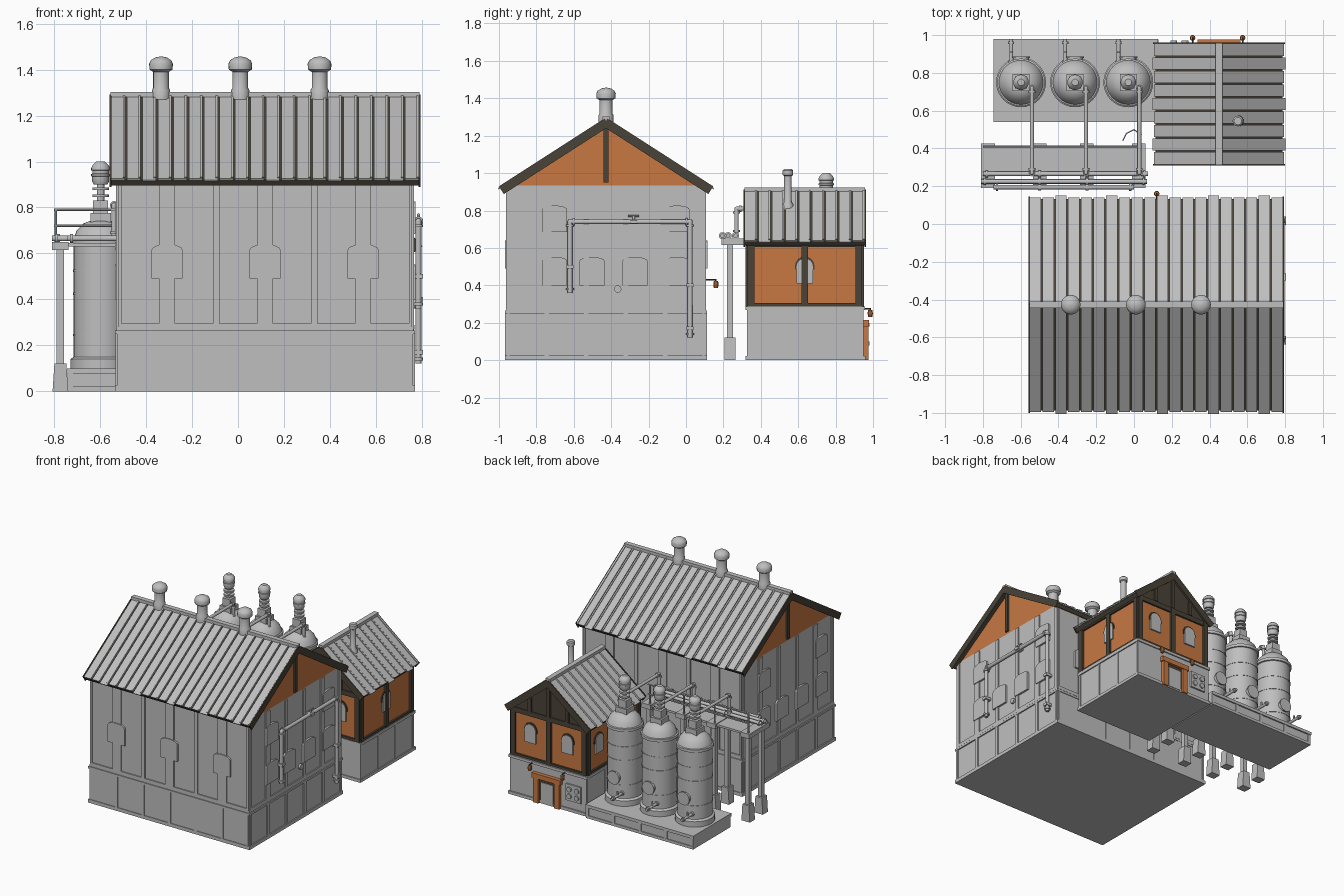
import bpy, bmesh, math
from mathutils import Matrix, Vector

if "Cube" in bpy.data.objects:
    bpy.data.objects.remove(bpy.data.objects["Cube"])

def mat(name, col):
    m = bpy.data.materials.new(name)
    m.diffuse_color = (*col, 1)
    m.use_nodes = True
    m.node_tree.nodes["Principled BSDF"].inputs["Base Color"].default_value = m.diffuse_color
    return m

GREY = mat("light grey metal", (0.52, 0.52, 0.52))
ORANGE = mat("orange plaster", (0.58, 0.19, 0.055))
DARK = mat("dark timber", (0.068, 0.056, 0.04))
I = Matrix.Identity(4)

def box(bm, x0, x1, y0, y1, z0, z1, M=I):
    v = [bm.verts.new(M @ Vector((x, y, z))) for x in (x0, x1) for y in (y0, y1) for z in (z0, z1)]
    for f in ((0, 1, 3, 2), (4, 6, 7, 5), (0, 4, 5, 1), (2, 3, 7, 6), (0, 2, 6, 4), (1, 5, 7, 3)):
        bm.faces.new([v[i] for i in f])

def prism(bm, pts, d, M=I):
    """Extrude a local xy outline by d along local z."""
    lo = [bm.verts.new(M @ Vector((x, y, 0))) for x, y in pts]
    hi = [bm.verts.new(M @ Vector((x, y, d))) for x, y in pts]
    bm.faces.new(lo)
    bm.faces.new(hi)
    for i in range(len(pts)):
        j = (i + 1) % len(pts)
        bm.faces.new((lo[i], lo[j], hi[j], hi[i]))

def tube(bm, a, b, r, n=12):
    a, b = Vector(a), Vector(b)
    q = (b - a).to_track_quat('Z', 'Y').to_matrix().to_4x4()
    bmesh.ops.create_cone(bm, cap_ends=True, segments=n, radius1=r, radius2=r, depth=(b - a).length,
                          matrix=Matrix.Translation((a + b) / 2) @ q)

def run(bm, pts, r, flange=True):
    """Pipe along points, with elbows and end flanges."""
    for a, b in zip(pts, pts[1:]):
        tube(bm, a, b, r)
        d = (Vector(b) - Vector(a)).normalized()
        if flange:
            for p in (Vector(a) + d * 0.02, Vector(b) - d * 0.02):
                tube(bm, p - d * 0.006, p + d * 0.006, r * 1.6)
    for p in pts[1:-1]:
        bmesh.ops.create_uvsphere(bm, u_segments=12, v_segments=8, radius=r, matrix=Matrix.Translation(p))

def lathe(bm, prof, x, y, n=32):
    rings = [[bm.verts.new((x + r * math.cos(2 * math.pi * i / n), y + r * math.sin(2 * math.pi * i / n), z))
              for i in range(n)] for r, z in prof]
    for a, b in zip(rings, rings[1:]):
        for i in range(n):
            bm.faces.new((a[i], a[(i + 1) % n], b[(i + 1) % n], b[i]))
    bm.faces.new(rings[0])
    bm.faces.new(rings[-1])

def part(name, material, build, smooth=False):
    bm = bmesh.new()
    build(bm)
    bmesh.ops.recalc_face_normals(bm, faces=bm.faces)
    me = bpy.data.meshes.new(name)
    bm.to_mesh(me)
    bm.free()
    me.materials.append(material)
    ob = bpy.data.objects.new(name, me)
    bpy.context.collection.objects.link(ob)
    if smooth:
        bpy.ops.object.select_all(action='DESELECT')
        ob.select_set(True)
        bpy.context.view_layer.objects.active = ob
        bpy.ops.object.shade_smooth_by_angle(angle=math.radians(35))

def wall_frame(x, y, nx, ny):
    """Local x runs along the wall, y is up, z points outward."""
    return Matrix(((-ny, 0, nx, x), (nx, 0, ny, y), (0, 1, 0, 0), (0, 0, 0, 1)))

def arch(bm, M, u, z0, w, spring, rise, d):
    pts = [(u - w / 2, z0), (u + w / 2, z0)]
    pts += [(u + w / 2 * math.cos(t * math.pi / 8), spring + rise * math.sin(t * math.pi / 8)) for t in range(9)]
    prism(bm, pts, d, M)

def roof(name, M, L, half, ridge, eave, n, long_every):
    ln = math.hypot(half, ridge - eave)
    c, s = half / ln, (ridge - eave) / ln
    sides = [M @ Matrix(((1, 0, 0, 0), (0, g * c, g * s, 0), (0, -s, c, ridge), (0, 0, 0, 1))) for g in (1, -1)]
    def deck(bm):
        for S in sides:
            box(bm, -L / 2, L / 2, 0, ln, -0.028, 0, S)
            for e in (-L / 2, L / 2):
                box(bm, e - 0.004, e + 0.004, 0, ln + 0.006, -0.034, 0.014, S)
    def sheets(bm):
        p = L / n
        for S in sides:
            for i in range(n):
                a = -L / 2 + i * p
                extra = 0.016 if i % long_every == long_every - 2 else 0.004
                box(bm, a + 0.004, a + p - 0.004, 0, ln + extra, 0.001, 0.009, S)
                box(bm, a + p - 0.014, a + p - 0.004, 0, ln, 0.009, 0.015, S)
        box(bm, -L / 2, L / 2, -0.018, 0.018, ridge, ridge + 0.022, M)
    part(name + "_deck", DARK, deck)
    part(name + "_sheets", GREY, sheets)

# ---- main hall ----
X0, X1, Y0, Y1 = -0.522, 0.758, -0.955, 0.10
CX, CY = (X0 + X1) / 2, (Y0 + Y1) / 2
HX, HY = (X1 - X0) / 2, (Y1 - Y0) / 2
long_walls = [wall_frame(CX, Y0, 0, -1), wall_frame(CX, Y1, 0, 1)]
end_walls = [wall_frame(X1, CY, 1, 0), wall_frame(X0, CY, -1, 0)]

def hall_base(bm):
    box(bm, X0 - 0.004, X1 + 0.004, Y0 - 0.008, Y1 + 0.008, 0, 0.26)
    for z0, z1, e in ((0, 0.025, 0.013), (0.25, 0.265, 0.013), (0.265, 0.28, 0.006)):
        box(bm, X0 - e, X1 + e, Y0 - e, Y1 + e, z0, z1)
    for walls, h, n in ((long_walls, HX, 6), (end_walls, HY, 5)):
        for W in walls:
            for i in range(n + 1):
                u = -h + 2 * h * i / n
                box(bm, max(u - 0.012, -h), min(u + 0.012, h), 0.02, 0.25, 0, 0.012, W)

def hall_walls(bm):
    box(bm, X0, X1, Y0, Y1, 0.26, 0.935)
    for W in long_walls:
        for i in range(7):
            u, w = -HX + HX / 3 * i, (0.035 if i % 2 else 0.014)
            box(bm, max(u - w, -HX), min(u + w, HX), 0.27, 0.90, 0, 0.008, W)
            if i % 2:
                arch(bm, W, u, 0.49, 0.135, 0.615, 0.025, 0.014)
        box(bm, -HX, HX, 0.27, 0.295, 0, 0.008, W)
    for W in end_walls:
        for i in range(6):
            u, w = -HY + 2 * HY * i / 5, (0.024 if i in (0, 1, 4, 5) else 0.014)
            box(bm, max(u - w, -HY), min(u + w, HY), 0.27, 0.93, 0, 0.008, W)
        box(bm, -HY, HY, 0.27, 0.295, 0, 0.008, W)
        for u in (-0.275, -0.075, 0.155, 0.38):
            arch(bm, W, u, 0.40, 0.135, 0.53, 0.022, 0.014)
        for u in (-0.275, 0.38):
            arch(bm, W, u, 0.685, 0.135, 0.805, 0.022, 0.014)

part("hall_base", GREY, hall_base)
part("hall_walls", GREY, hall_walls)
part("hall_gables", ORANGE, lambda bm: prism(bm, [(-HY, 0.935), (HY, 0.935), (0, 1.262)], 2 * HX, wall_frame(X0, CY, 1, 0)))
def gable_posts(bm):
    for W in end_walls:
        box(bm, -0.014, 0.014, 0.95, 1.25, 0, 0.012, W)
part("hall_gable_posts", DARK, gable_posts)
roof("hall_roof", Matrix.Translation((0.118, CY, 0)), 1.345, 0.56, 1.28, 0.92, 20, 4)

def ridge_vents(bm):
    for x in (-0.335, 0.01, 0.355):
        lathe(bm, [(0.04, 1.27), (0.04, 1.31), (0.034, 1.32), (0.034, 1.39), (0.05, 1.4), (0.052, 1.425),
                   (0.045, 1.44), (0.025, 1.453), (0.004, 1.457)], x, CY, 20)
part("ridge_vents", GREY, ridge_vents, True)

def wall_pipe(bm):
    x = 0.785
    run(bm, [(x, -0.62, 0.36), (x, -0.62, 0.74), (x, 0.022, 0.74), (x, 0.022, 0.12)], 0.013)
    for y, z in ((-0.62, 0.5), (-0.28, 0.74), (0.022, 0.4), (0.022, 0.17)):
        box(bm, 0.755, 0.805, y - 0.018, y + 0.018, z - 0.01, z + 0.01)
    tube(bm, (x, -0.28, 0.74), (x, -0.28, 0.77), 0.007)
    tube(bm, (x, -0.31, 0.77), (x, -0.25, 0.77), 0.005)
    tube(bm, (0.755, -0.365, 0.38), (0.772, -0.365, 0.38), 0.02)
part("wall_pipe", GREY, wall_pipe, True)

# ---- small house ----
A0, A1, B0, B1 = 0.15, 0.75, 0.335, 0.935
AX, BY, H = 0.45, 0.635, 0.30
faces = [wall_frame(A1, BY, 1, 0), wall_frame(A0, BY, -1, 0), wall_frame(AX, B1, 0, 1), wall_frame(AX, B0, 0, -1)]
openings = [(0.0,), (-0.165, 0.165), (-0.15, 0.15), (-0.15, 0.15)]

def house_base(bm):
    box(bm, 0.14, 0.76, 0.325, 0.95, 0, 0.285)
    box(bm, 0.132, 0.768, 0.318, 0.96, 0, 0.022)
    box(bm, 0.132, 0.768, 0.318, 0.958, 0.268, 0.288)
    for u in (-0.3, -0.1, 0.1, 0.3):
        for W in faces[:2]:
            box(bm, u - 0.01, u + 0.01, 0.02, 0.27, 0.01, 0.015, W)
part("house_base", GREY, house_base)
part("house_walls", ORANGE, lambda bm: box(bm, A0, A1, B0, B1, 0.285, 0.64))

def house_frame(bm):
    for W, us in zip(faces, openings):
        for u in (-H + 0.012, 0, H - 0.012):
            box(bm, u - 0.018, u + 0.018, 0.285, 0.64, -0.01, 0.016, W)
        for z0, z1 in ((0.288, 0.305), (0.605, 0.64)):
            box(bm, -H, H, z0, z1, 0, 0.013, W)
        for u in us:
            arch(bm, W, u, 0.485, 0.105, 0.50, 0.055, 0.007)
    for W in faces[2:]:
        prism(bm, [(-H, 0.64), (H, 0.64), (0, 0.882)], 0.006, W)
        for u, z in ((0, 0.87), (-0.15, 0.74), (0.15, 0.74)):
            box(bm, u - 0.014, u + 0.014, 0.64, z, 0, 0.018, W)
part("house_timber_frame", DARK, house_frame)

def house_windows(bm):
    for W, us in zip(faces, openings):
        for u in us:
            arch(bm, W, u, 0.41, 0.088, 0.50, 0.044, 0.011)
part("house_windows", GREY, house_windows)
roof("house_roof", Matrix.Translation((AX, BY, 0)) @ Matrix.Rotation(math.pi / 2, 4, 'Z'), 0.645, 0.335, 0.902, 0.635, 9, 3)
part("house_chimney", GREY, lambda bm: lathe(bm, [(0.03, 0.8), (0.03, 0.83), (0.02, 0.845), (0.02, 0.985), (0.028, 0.99), (0.028, 1.015), (0.02, 1.022)], 0.55, 0.545, 20), True)

# Back door with its surround and the switch box beside it
def door_frame(bm):
    for u in (-0.085, 0.085):
        box(bm, AX + u - 0.02, AX + u + 0.02, 0.94, 0.975, 0, 0.2)
    box(bm, AX - 0.115, AX + 0.115, 0.94, 0.978, 0.18, 0.215)
part("door_surround", ORANGE, door_frame)
part("door_lining", DARK, lambda bm: box(bm, AX - 0.07, AX + 0.07, 0.94, 0.958, 0, 0.185))
part("door_leaf", GREY, lambda bm: box(bm, AX - 0.05, AX + 0.05, 0.94, 0.964, 0.01, 0.155))
def switch_box(bm):
    box(bm, 0.18, 0.30, 0.94, 0.962, 0.08, 0.2)
    for x in (0.21, 0.27):
        for z in (0.115, 0.165):
            tube(bm, (x, 0.96, z), (x, 0.972, z), 0.018)
part("switch_box", GREY, switch_box)

def lamps(bm):
    for x, y, z in ((0.31, 0.985, 0.25), (0.575, 0.985, 0.25), (0.12, 0.16, 0.405)):
        lathe(bm, [(0.012, z - 0.018), (0.015, z), (0.012, z + 0.018)], x, y, 10)
part("lamps", ORANGE, lamps)
def lamp_arms(bm):
    for x, y, z in ((0.31, 0.985, 0.25), (0.575, 0.985, 0.25), (0.12, 0.16, 0.405)):
        run(bm, [(x, y - 0.055, z + 0.025), (x, y, z + 0.025), (x, y, z + 0.015)], 0.004, False)
part("lamp_arms", DARK, lamp_arms)

# ---- tanks ----
TX, TY = (-0.598, -0.312, -0.03), 0.75
def slab(bm):
    box(bm, -0.735, 0.118, 0.55, 0.97, 0, 0.1)
    box(bm, -0.745, 0.127, 0.54, 0.98, 0.078, 0.1)
    box(bm, -0.742, 0.124, 0.543, 0.977, 0, 0.02)
    for i in range(5):
        x = -0.73 + i * 0.212
        box(bm, x - 0.012, x + 0.012, 0.544, 0.976, 0.01, 0.09)
part("tank_slab", GREY, slab)

def tanks(bm):
    for x in TX:
        lathe(bm, [(0.132, 0.1), (0.132, 0.14), (0.117, 0.15), (0.117, 0.64), (0.126, 0.642), (0.126, 0.662),
                   (0.117, 0.665), (0.104, 0.7), (0.075, 0.73), (0.045, 0.742)], x, TY)
        for z in (0.24, 0.42, 0.52):
            lathe(bm, [(0.12, z), (0.12, z + 0.01)], x, TY)
        # manhole and drain on the back
        tube(bm, (x, TY + 0.09, 0.3), (x, TY + 0.128, 0.3), 0.042, 20)
        tube(bm, (x, TY + 0.128, 0.3), (x, TY + 0.136, 0.3), 0.048, 20)
        run(bm, [(x - 0.052, TY + 0.09, 0.19), (x - 0.052, 0.98, 0.19)], 0.01)
        tube(bm, (x - 0.052, 0.91, 0.19), (x - 0.052, 0.91, 0.225), 0.006)
        # agitator gearbox, neck and motor
        box(bm, x - 0.045, x + 0.045, TY - 0.045, TY + 0.045, 0.73, 0.775)
        box(bm, x - 0.032, x + 0.032, TY - 0.032, TY + 0.032, 0.775, 0.83)
        lathe(bm, [(0.016, 0.83), (0.016, 0.91)], x, TY, 12)
        for z in (0.845, 0.875):
            lathe(bm, [(0.036, z), (0.036, z + 0.012)], x, TY, 16)
        lathe(bm, [(0.03, 0.9), (0.037, 0.915), (0.037, 0.935), (0.041, 0.937), (0.041, 0.945), (0.036, 0.947),
                   (0.036, 0.96), (0.041, 0.962), (0.041, 0.972), (0.034, 0.985), (0.018, 1.0)], x, TY, 20)
        # feed pipe to the rack
        run(bm, [(x + 0.058, TY - 0.03, 0.70), (x + 0.058, TY - 0.03, 0.81), (x + 0.058, 0.27, 0.81), (x + 0.058, 0.27, 0.67)], 0.011)
part("tanks", GREY, tanks, True)

# ---- pipe rack ----
RX = (-0.773, -0.50, -0.25, 0.025)
def rack(bm):
    box(bm, -0.81, 0.06, 0.26, 0.41, 0.63, 0.645)
    for x in RX:
        for y in (0.235, 0.385):
            prism(bm, [(-0.034, 0), (0.034, 0), (0.026, 0.12), (-0.026, 0.12)], 0.06, wall_frame(x, y + 0.03, 0, -1) @ Matrix.Translation((0, 0, 0)))
            box(bm, x - 0.016, x + 0.016, y - 0.016, y + 0.016, 0.11, 0.64)
        box(bm, x - 0.036, x + 0.036, 0.19, 0.425, 0.615, 0.65)
        tube(bm, (x - 0.02, 0.41, 0.64), (x - 0.02, 0.41, 0.79), 0.006, 8)
    for z in (0.72, 0.79):
        tube(bm, (-0.80, 0.41, z), (0.02, 0.41, z), 0.005, 8)
part("pipe_rack", GREY, rack)
def rack_pipes(bm):
    for y, a, b in ((0.195, -0.745, 0.0), (0.225, -0.81, 0.07), (0.265, -0.80, 0.075)):
        run(bm, [(a, y, 0.665), (b, y, 0.665)], 0.012)
        for x in (-0.5, -0.25):
            tube(bm, (x - 0.008, y, 0.665), (x + 0.008, y, 0.665), 0.018)
    run(bm, [(-0.06, 0.44, 0.4), (-0.04, 0.48, 0.4), (0.0, 0.50, 0.4), (0.04, 0.47, 0.4)], 0.003, False)
part("rack_pipes", GREY, rack_pipes, True)
